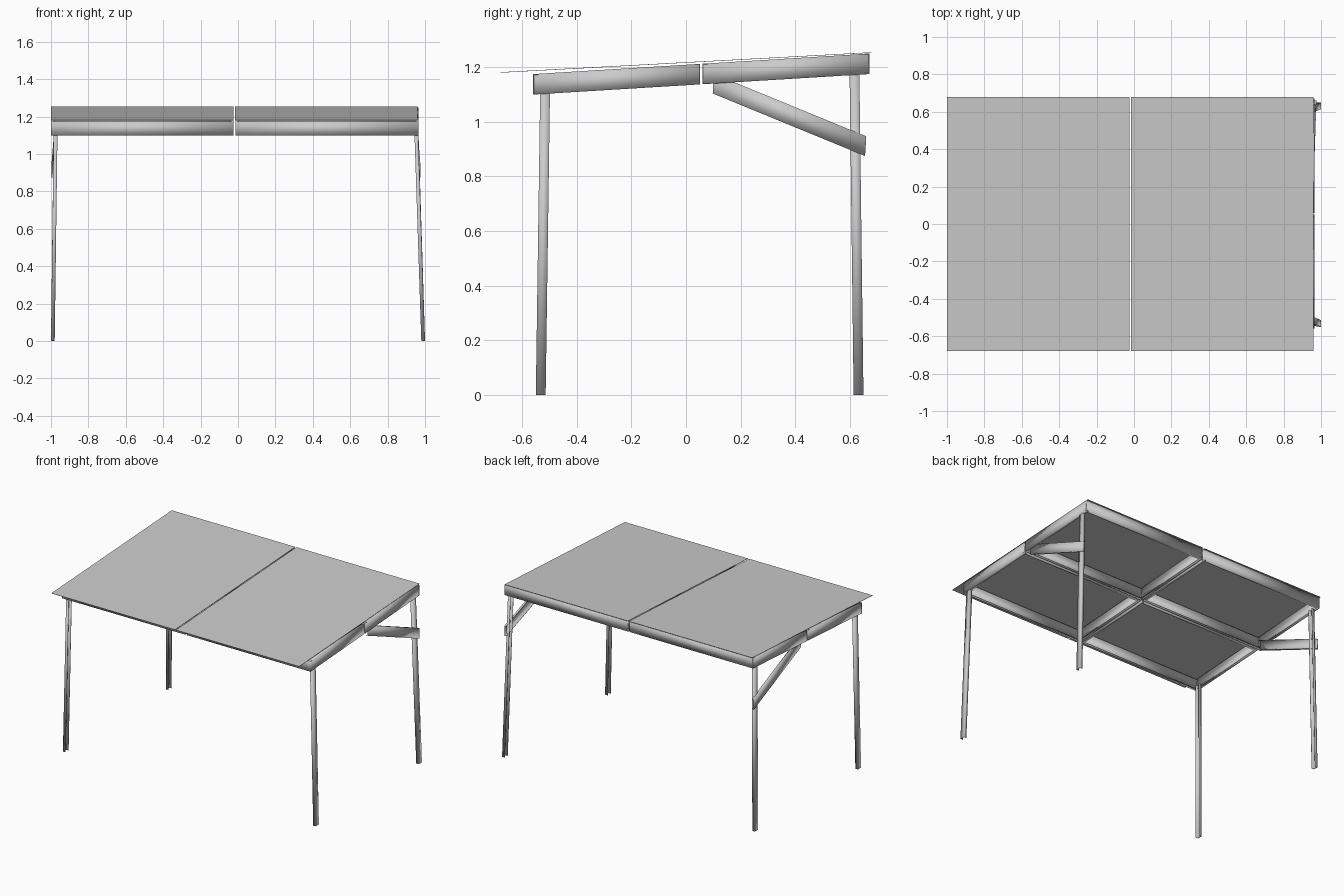
import bpy
import bmesh
from mathutils import Vector

cube = bpy.data.objects.get("Cube")
if cube:
    bpy.data.objects.remove(cube, do_unlink=True)

steel = bpy.data.materials.new("galvanised grey")
steel.use_nodes = True
grey = (0.6, 0.6, 0.6, 1)
steel.diffuse_color = grey
steel.node_tree.nodes["Principled BSDF"].inputs["Base Color"].default_value = grey


def finish(bm, name, smooth):
    bmesh.ops.recalc_face_normals(bm, faces=bm.faces)
    mesh = bpy.data.meshes.new(name)
    bm.to_mesh(mesh)
    bm.free()
    for poly in mesh.polygons:
        poly.use_smooth = smooth
    mesh.materials.append(steel)
    obj = bpy.data.objects.new(name, mesh)
    bpy.context.collection.objects.link(obj)
    return obj


def channel(name, start, end, inward, across, depth, flange, wall=0.003):
    """Sweep a C section from start to end; its flanges point inward."""
    inward, across = Vector(inward), Vector(across)
    h = depth / 2
    section = [(0, -h), (flange, -h), (flange, wall - h), (wall, wall - h),
               (wall, h - wall), (flange, h - wall), (flange, h), (0, h)]
    bm = bmesh.new()
    rings = [[bm.verts.new(Vector(p) + inward * u + across * v) for u, v in section]
             for p in (start, end)]
    count = len(section)
    for i in range(count):
        j = (i + 1) % count
        bm.faces.new((rings[0][i], rings[0][j], rings[1][j], rings[1][i]))
    for ring in rings:
        bm.faces.new(ring)
    return finish(bm, name, True)


def frame_z(y):
    return 1.1375 + (y + 0.56) * 0.061


def roof_z(y):
    return 1.18 + (y + 0.68) * 0.0537


# Four rectangular channel frames with narrow gaps between them
X_SPANS = {"right": (-1.0, -0.023), "left": (-0.013, 0.965)}
Y_SPANS = {"front": (-0.56, 0.052), "back": (0.06, 0.672)}
UP = (0, 0, 1)
for side, (x0, x1) in X_SPANS.items():
    for end, (y0, y1) in Y_SPANS.items():
        label = f"{end}_{side}_frame"
        for y, inward in ((y0, 1), (y1, -1)):
            z = frame_z(y)
            channel(f"{label}_cross_beam", (x0, y, z), (x1, y, z),
                    (0, inward, 0), UP, 0.075, 0.018)
        for x, inward in ((x0, 1), (x1, -1)):
            channel(f"{label}_side_beam", (x, y0, frame_z(y0)), (x, y1, frame_z(y1)),
                    (inward, 0, 0), UP, 0.075, 0.018)

# Two thin sloping roof sheets
for side, (x0, x1) in {"right": (-1.0, -0.023), "left": (-0.015, 0.96)}.items():
    bm = bmesh.new()
    verts = [bm.verts.new((x, y, roof_z(y)))
             for x, y in ((x0, -0.68), (x1, -0.68), (x1, 0.68), (x0, 0.68))]
    face = bm.faces.new(verts)
    moved = bmesh.ops.extrude_face_region(bm, geom=[face])["geom"]
    for v in moved:
        if isinstance(v, bmesh.types.BMVert):
            v.co.z += 0.002
    finish(bm, f"{side}_roof_sheet", False)

# Splayed legs and diagonal braces on both sides
SIDES = {"right": (-1, 1.0, 0.985), "left": (1, 1.0, 0.963)}
for side, (s, foot_x, top_x) in SIDES.items():
    for end, foot_y, top_y, top_z in (("front", -0.532, -0.516, 1.12),
                                      ("back", 0.632, 0.617, 1.18)):
        channel(f"{end}_{side}_leg", (s * foot_x, foot_y, 0), (s * top_x, top_y, top_z),
                (-s, 0, 0), (0, 1, 0), 0.036, 0.02)
    channel(f"{side}_brace", (s * (top_x - 0.006), 0.10, 1.14),
            (s * (top_x + 0.012), 0.658, 0.911),
            (-s, 0, 0), (0, 0.06, 1), 0.072, 0.014)
